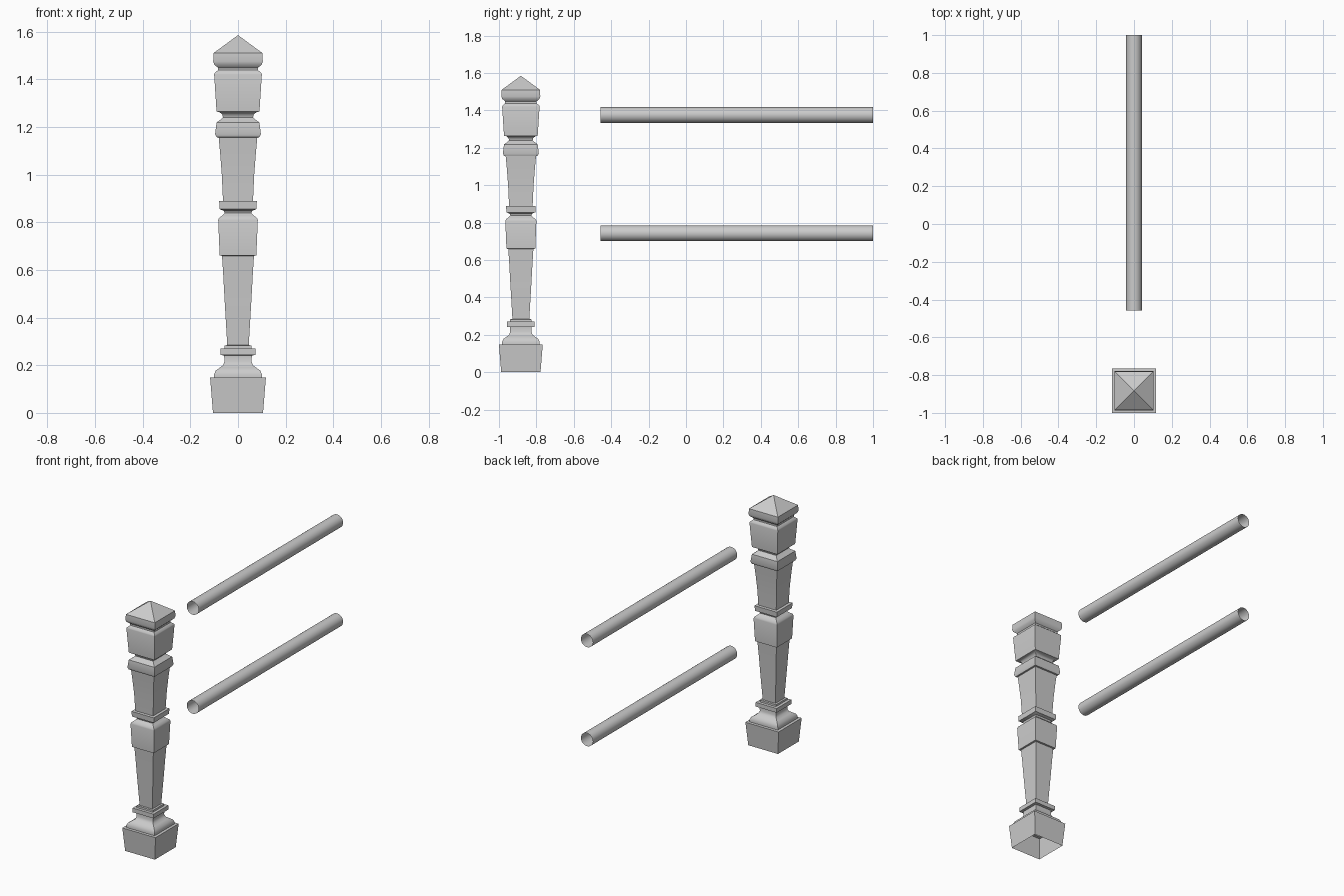
import bpy, bmesh, math

if "Cube" in bpy.data.objects:
    bpy.data.objects.remove(bpy.data.objects["Cube"])

POST_Y = -0.883
# Half-width and height up the square newel post
PROFILE = [
    (.105, 0), (.117, .148), (.100, .149), (.100, .163), (.093, .178), (.076, .190),
    (.063, .200), (.057, .215), (.058, .241), (.074, .243), (.074, .270), (.057, .271),
    (.057, .283), (.045, .284), (.056, .47), (.062, .58), (.067, .659),
    (.077, .661), (.083, .808), (.080, .817), (.066, .828), (.056, .838), (.060, .848),
    (.077, .855), (.079, .888), (.063, .890), (.068, 1.00), (.075, 1.09), (.081, 1.155),
    (.090, 1.157), (.096, 1.170), (.090, 1.218), (.075, 1.229), (.063, 1.240),
    (.066, 1.252), (.078, 1.262), (.090, 1.264), (.100, 1.420), (.098, 1.426),
    (.084, 1.438), (.084, 1.448), (.100, 1.462), (.104, 1.475), (.102, 1.510)]
APEX = 1.585


def finish(name, bm, angle):
    bmesh.ops.recalc_face_normals(bm, faces=bm.faces)
    me = bpy.data.meshes.new(name)
    bm.to_mesh(me)
    bm.free()
    ob = bpy.data.objects.new(name, me)
    bpy.context.collection.objects.link(ob)
    bpy.ops.object.select_all(action='DESELECT')
    ob.select_set(True)
    bpy.context.view_layer.objects.active = ob
    bpy.ops.object.shade_smooth_by_angle(angle=math.radians(angle))
    return ob


def bridge(bm, a, b):
    for i in range(len(a)):
        j = (i + 1) % len(a)
        bm.faces.new((a[i], a[j], b[j], b[i]))


# Square post lofted through the profile, open underneath, pyramid on top
bm = bmesh.new()
rings = [[bm.verts.new((sx * w, POST_Y + sy * w, z))
          for sx, sy in ((-1, -1), (1, -1), (1, 1), (-1, 1))] for w, z in PROFILE]
for lower, upper in zip(rings, rings[1:]):
    bridge(bm, lower, upper)
tip = bm.verts.new((0, POST_Y, APEX))
for i in range(4):
    bm.faces.new((rings[-1][i], rings[-1][(i + 1) % 4], tip))
finish("newel_post", bm, 40)


# Open-ended round rails
def rail(name, z, r=.042, sides=24):
    bm = bmesh.new()
    ends = [[bm.verts.new((r * math.cos(2 * math.pi * i / sides), y,
                           z + r * math.sin(2 * math.pi * i / sides)))
             for i in range(sides)] for y in (-.457, 1)]
    bridge(bm, *ends)
    ob = finish(name, bm, 40)
    # An open tube has no inside, so make sure its faces point outwards
    p = ob.data.polygons[0]
    if p.normal.x * p.center.x + p.normal.z * (p.center.z - z) < 0:
        ob.data.flip_normals()


rail("upper_rail", 1.375)
rail("lower_rail", .743)
